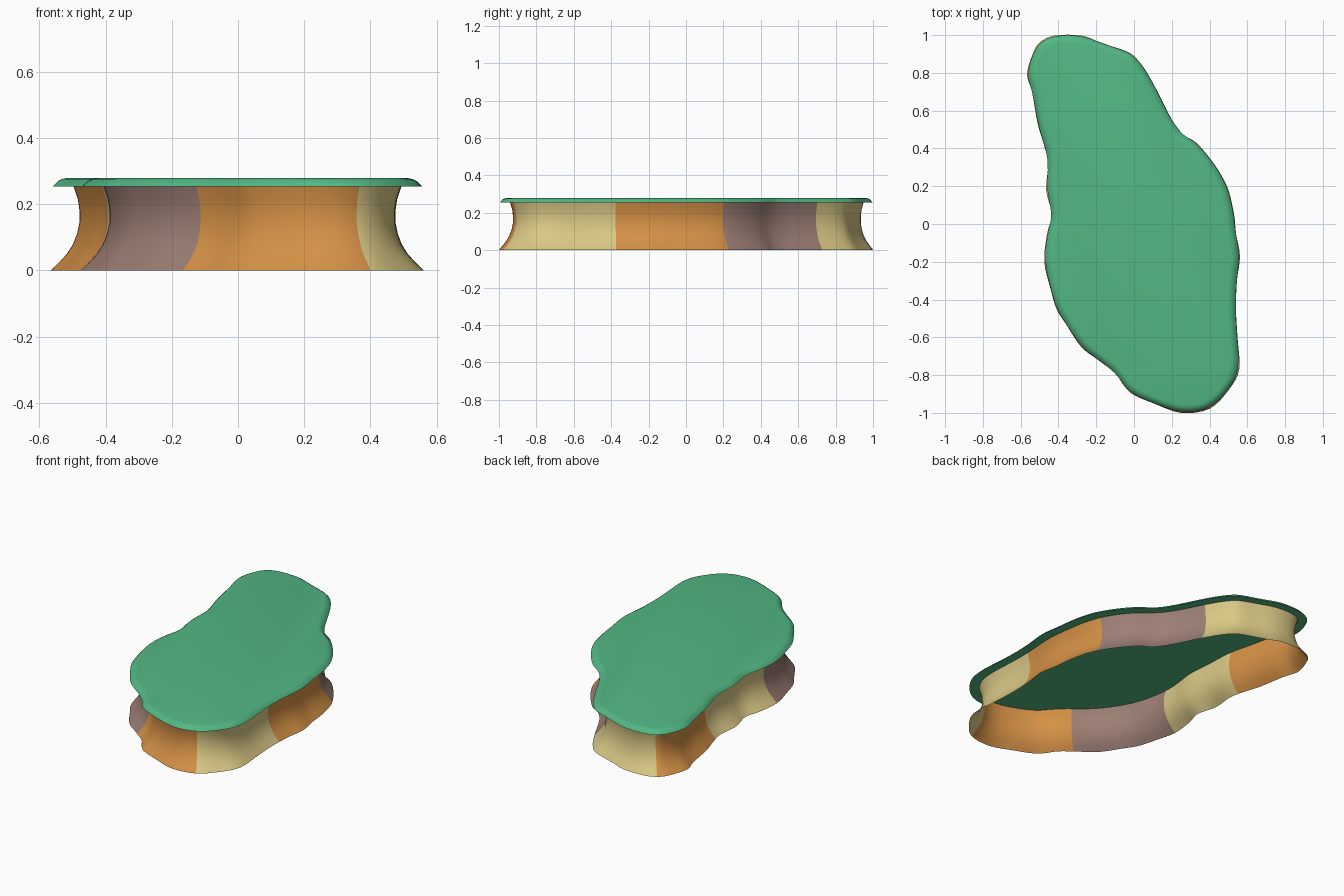
import bpy, math
from mathutils import Vector

if "Cube" in bpy.data.objects:
    bpy.data.objects.remove(bpy.data.objects["Cube"])

# Footprint of the base, counter-clockwise
OUTLINE = [
    (.53, .05), (.50, .18), (.455, .27), (.40, .35), (.33, .43), (.265, .47), (.215, .53),
    (.175, .60), (.13, .69), (.09, .765), (.05, .83), (0, .89), (-.05, .918), (-.13, .945),
    (-.20, .97), (-.28, .998), (-.42, .998), (-.50, .96), (-.54, .89), (-.566, .79),
    (-.54, .70), (-.51, .53), (-.48, .43), (-.455, .32), (-.465, .18), (-.435, .05),
    (-.46, -.05), (-.475, -.20), (-.44, -.35), (-.41, -.45), (-.36, -.53), (-.28, -.65),
    (-.19, -.72), (-.10, -.79), (-.05, -.86), (0, -.905), (.10, -.948), (.25, -1.0),
    (.40, -.978), (.50, -.88), (.557, -.77), (.548, -.60), (.54, -.45), (.545, -.30),
    (.561, -.17), (.54, -.05)]

# Where each coloured panel starts
PANELS = [(.545, -.385, "orange"), (.507, .235, "mauve"), (.11, .73, "sand"),
          (-.48, .975, "orange"), (-.47, .38, "sand"), (-.47, -.20, "mauve"),
          (-.16, -.745, "orange"), (.41, -.97, "sand")]

# (inset, height, smoothing passes) profiles
WALL = [(0, 0, 0), (.024, .025, 2), (.044, .05, 5), (.060, .078, 8), (.071, .11, 11),
        (.077, .145, 14), (.077, .18, 14), (.072, .215, 14), (.059, .256, 12)]
CAP = [(.002, .254, 4), (.008, .260, 4), (.018, .270, 4), (.030, .276, 5), (.045, .279, 6)]


def material(name, color):
    m = bpy.data.materials.new(name)
    m.diffuse_color = (*color, 1)
    m.use_nodes = True
    m.node_tree.nodes["Principled BSDF"].inputs["Base Color"].default_value = m.diffuse_color
    return m


def smooth_loop(pts, n=4):
    """Closed Catmull-Rom curve through the points."""
    p = [Vector(q) for q in pts]
    out = []
    for i in range(len(p)):
        a, b, c, d = (p[(i + k) % len(p)] for k in (-1, 0, 1, 2))
        for s in range(n):
            t = s / n
            out.append(.5 * (2 * b + (c - a) * t + (2 * a - 5 * b + 4 * c - d) * t * t
                             + (3 * b - a - 3 * c + d) * t ** 3))
    return out


loop = smooth_loop(OUTLINE)
N = len(loop)
inward = []
for i in range(N):
    t = (loop[(i + 8) % N] - loop[i - 8]).normalized()
    inward.append(Vector((-t.y, t.x * .8)))


def ring(inset, passes):
    """Outline pushed inwards, then relaxed."""
    p = [loop[i] + inward[i] * inset for i in range(N)]
    for _ in range(passes):
        p = [(p[i - 1] + 2 * p[i] + p[(i + 1) % N]) / 4 for i in range(N)]
    return p


def loft(name, profile, mats, closed):
    verts = [(v.x, v.y, z) for d, z, k in profile for v in ring(d, k)]
    faces = [(r * N + i, r * N + (i + 1) % N, (r + 1) * N + (i + 1) % N, (r + 1) * N + i)
             for r in range(len(profile) - 1) for i in range(N)]
    if closed:
        faces.append(tuple(range(N))[::-1])
        faces.append(tuple(range((len(profile) - 1) * N, len(profile) * N)))
    me = bpy.data.meshes.new(name)
    me.from_pydata(verts, [], faces)
    for m in mats:
        me.materials.append(m)
    ob = bpy.data.objects.new(name, me)
    bpy.context.collection.objects.link(ob)
    bpy.ops.object.select_all(action='DESELECT')
    ob.select_set(True)
    bpy.context.view_layer.objects.active = ob
    bpy.ops.object.shade_smooth_by_angle(angle=math.radians(40))
    return ob


# Hollow waisted wall with coloured panels
colors = {"orange": (.66, .28, .06), "mauve": (.33, .21, .175), "sand": (.70, .58, .235)}
names = list(colors)
wall = loft("panelled_wall", WALL, [material(n, colors[n]) for n in names], False)
starts = [(min(range(N), key=lambda i: (loop[i] - Vector((x, y))).length), names.index(c))
          for x, y, c in PANELS]
for f in wall.data.polygons:
    i = f.index % N
    f.material_index = min(starts, key=lambda s: (i - s[0]) % N)[1]

# Overhanging top slab
loft("top_slab", CAP, [material("green", (.085, .48, .23))], True)
